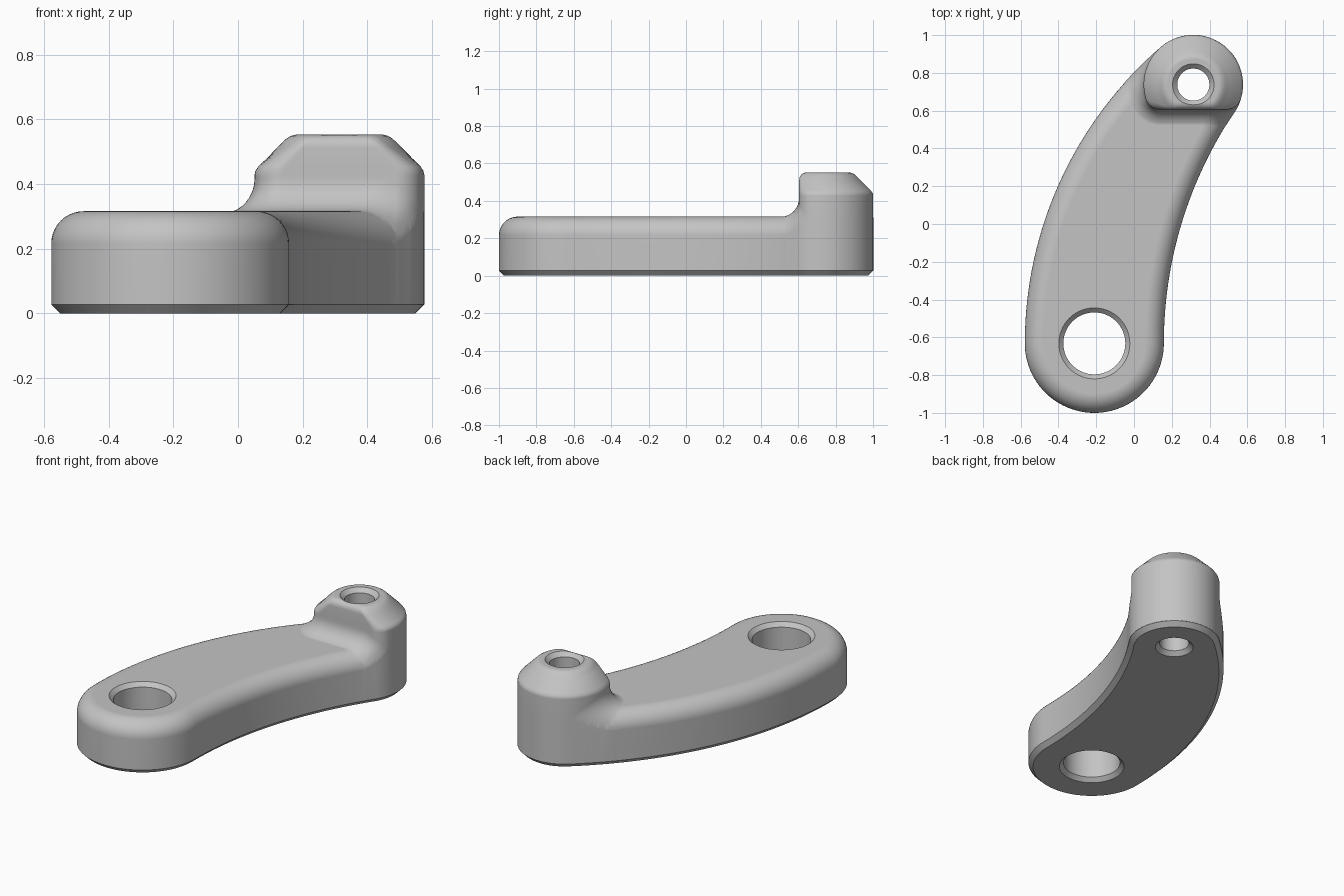
import bpy, bmesh, math
from math import sin, cos, pi, atan2, hypot, sqrt, radians

cube = bpy.data.objects.get("Cube")
if cube:
    bpy.data.objects.remove(cube, do_unlink=True)

steel = bpy.data.materials.new("plain grey")
steel.use_nodes = True
GREY = (0.55, 0.55, 0.55, 1)
steel.diffuse_color = GREY
steel.node_tree.nodes["Principled BSDF"].inputs["Base Color"].default_value = GREY

# Main dimensions: wide end, narrow end, arm height and edge rounding
BX, BY, BR = -0.21, -0.632, 0.368
SX, SY, SR = 0.314, 0.738, 0.262
TOP, ROUND, CHAMFER = 0.316, 0.1, 0.027
BOSS_TOP, FLAT = 0.553, -0.133

# Side arcs tangent to both ends
rise2 = (SY - BY) ** 2 - SR ** 2
k = BX - BR - SX
LR = (k * k + rise2) / (-2 * (k + SR))
LX = BX - BR + LR
k = BX + BR - SX
RR = (k * k + rise2) / (2 * (SR - k))
RX = BX + BR + RR
A_LEFT = atan2(SY - BY, SX - LX)
A_RIGHT = atan2(SY - BY, SX - RX)


def arc(cx, cy, r, a0, a1, n):
    """Points along an arc, leaving out the last one."""
    return [(cx + r * cos(a0 + (a1 - a0) * i / n),
             cy + r * sin(a0 + (a1 - a0) * i / n)) for i in range(n)]


def arm_outline(d):
    """Outline of the arm, moved inwards by d."""
    return (arc(BX, BY, BR - d, pi, 2 * pi, 48)
            + arc(RX, BY, RR + d, pi, A_RIGHT, 32)
            + arc(SX, SY, SR - d, A_RIGHT - pi, A_LEFT, 48)
            + arc(LX, BY, LR - d, A_LEFT, pi, 32))


def depth(x, y):
    """Distance from a point inside the arm to its outline."""
    if A_RIGHT - pi <= atan2(y - SY, x - SX) <= A_LEFT:
        return SR - hypot(x - SX, y - SY)
    return min(LR - hypot(x - LX, y - BY), hypot(x - RX, y - BY) - RR)


def arm_height(x, y):
    e = ROUND - max(0, min(ROUND, depth(x, y)))
    return TOP - ROUND + sqrt(max(0, ROUND ** 2 - e * e))


def boss_outline(r, flat):
    """Round outline with a flat front and rounded corners, and its normals."""
    rc = 0.3 * r
    cy = flat + rc
    a = sqrt((r - rc) ** 2 - cy * cy)
    phi = atan2(cy, a)
    pts = []
    for cx, c, rad, a0, a1, n in ((a, cy, rc, -pi / 2, phi, 14),
                                  (0, 0, r, phi, pi - phi, 64),
                                  (-a, cy, rc, pi - phi, 1.5 * pi, 14)):
        for i in range(n):
            t = a0 + (a1 - a0) * i / n
            pts.append((SX + cx + rad * cos(t), SY + c + rad * sin(t), cos(t), sin(t)))
    for i in range(16):
        pts.append((SX - a + 2 * a * i / 16, SY + flat, 0, -1))
    return pts


def loft(name, rings):
    """Closed solid through a stack of rings, lowest first."""
    bm = bmesh.new()
    loops = [[bm.verts.new(p) for p in ring] for ring in rings]
    for lo, hi in zip(loops, loops[1:]):
        for i in range(len(lo)):
            j = (i + 1) % len(lo)
            bm.faces.new((lo[i], lo[j], hi[j], hi[i]))
    bm.faces.new(loops[0][::-1])
    bm.faces.new(loops[-1])
    bmesh.ops.remove_doubles(bm, verts=bm.verts[:], dist=0.00002)
    bmesh.ops.recalc_face_normals(bm, faces=bm.faces[:])
    mesh = bpy.data.meshes.new(name)
    bm.to_mesh(mesh)
    bm.free()
    obj = bpy.data.objects.new(name, mesh)
    bpy.context.collection.objects.link(obj)
    mesh.materials.append(steel)
    return obj


# Arm: chamfered below, rounded above
profile = [(CHAMFER, 0), (0, CHAMFER)]
for i in range(11):
    t = pi / 2 * i / 10
    profile.append((ROUND * (1 - cos(t)), TOP - ROUND + ROUND * sin(t)))
arm = loft("lever_arm", [[(x, y, z) for x, y in arm_outline(d)] for d, z in profile])

# Boss: concave skirt that follows the arm, kept inside the arm outline
base = boss_outline(SR + 0.001, FLAT)
LIMIT = -0.0012


def skirt_point(x, y, nx, ny, d):
    lo, hi = 0, d
    if depth(x + nx * d, y + ny * d) >= LIMIT:
        lo = d
    else:
        for _ in range(24):
            mid = (lo + hi) / 2
            if depth(x + nx * mid, y + ny * mid) >= LIMIT:
                lo = mid
            else:
                hi = mid
    px, py = x + nx * lo, y + ny * lo
    lift = ROUND - sqrt(max(0, ROUND ** 2 - (ROUND - lo) ** 2))
    return px, py, arm_height(px, py) + lift - 0.02 * lo


rings = []
for i in range(11):
    d = ROUND * (1 - cos(pi / 2 * (1 - i / 10)))
    rings.append([skirt_point(*p, d) for p in base])
rings.insert(0, [(x, y, CHAMFER + 0.001) for x, y, z in rings[0]])

# Boss top: sloped around the back, small rounding on the flat front
EDGE = 0.04
for inset, z in ((0, 0.428), (0.003, 0.441), (0.012, 0.455), (0.07, 0.513),
                 (0.087, 0.53), (0.099, 0.541), (0.112, 0.549), (0.128, BOSS_TOP)):
    h = max(0, z - BOSS_TOP + EDGE)
    back = EDGE - sqrt(max(0, EDGE ** 2 - h * h))
    rings.append([(x, y, z) for x, y, _, _ in boss_outline(SR + 0.001 - inset, FLAT + back)])
boss = loft("pin_boss", rings)


# Hole cutters, widened at both mouths
def hole(name, x, y, r, c, top):
    steps = ((r + 2 * c, -c), (r, c), (r, top - c), (r + 2 * c, top + c))
    obj = loft(name, [[(px, py, z) for px, py in arc(x, y, rad, 0, 2 * pi, 64)]
                      for rad, z in steps])
    obj.hide_render = True
    return obj


large_hole = hole("large_hole_cutter", BX, BY, 0.164, 0.024, TOP)
small_hole = hole("small_hole_cutter", SX, SY, 0.085, 0.025, BOSS_TOP)

# Join and cut, then remove the helpers
bpy.ops.object.select_all(action="DESELECT")
bpy.context.view_layer.objects.active = arm
arm.select_set(True)
for tool, mode in ((boss, "UNION"), (large_hole, "DIFFERENCE"), (small_hole, "DIFFERENCE")):
    mod = arm.modifiers.new(tool.name, "BOOLEAN")
    mod.operation = mode
    mod.solver = "EXACT"
    mod.object = tool
    bpy.ops.object.modifier_apply(modifier=mod.name)
    bpy.data.objects.remove(tool, do_unlink=True)

# Smooth shading with crisp chamfers
bpy.ops.object.shade_smooth_by_angle(angle=radians(28))
weighted = arm.modifiers.new("even_shading", "WEIGHTED_NORMAL")
weighted.keep_sharp = True
